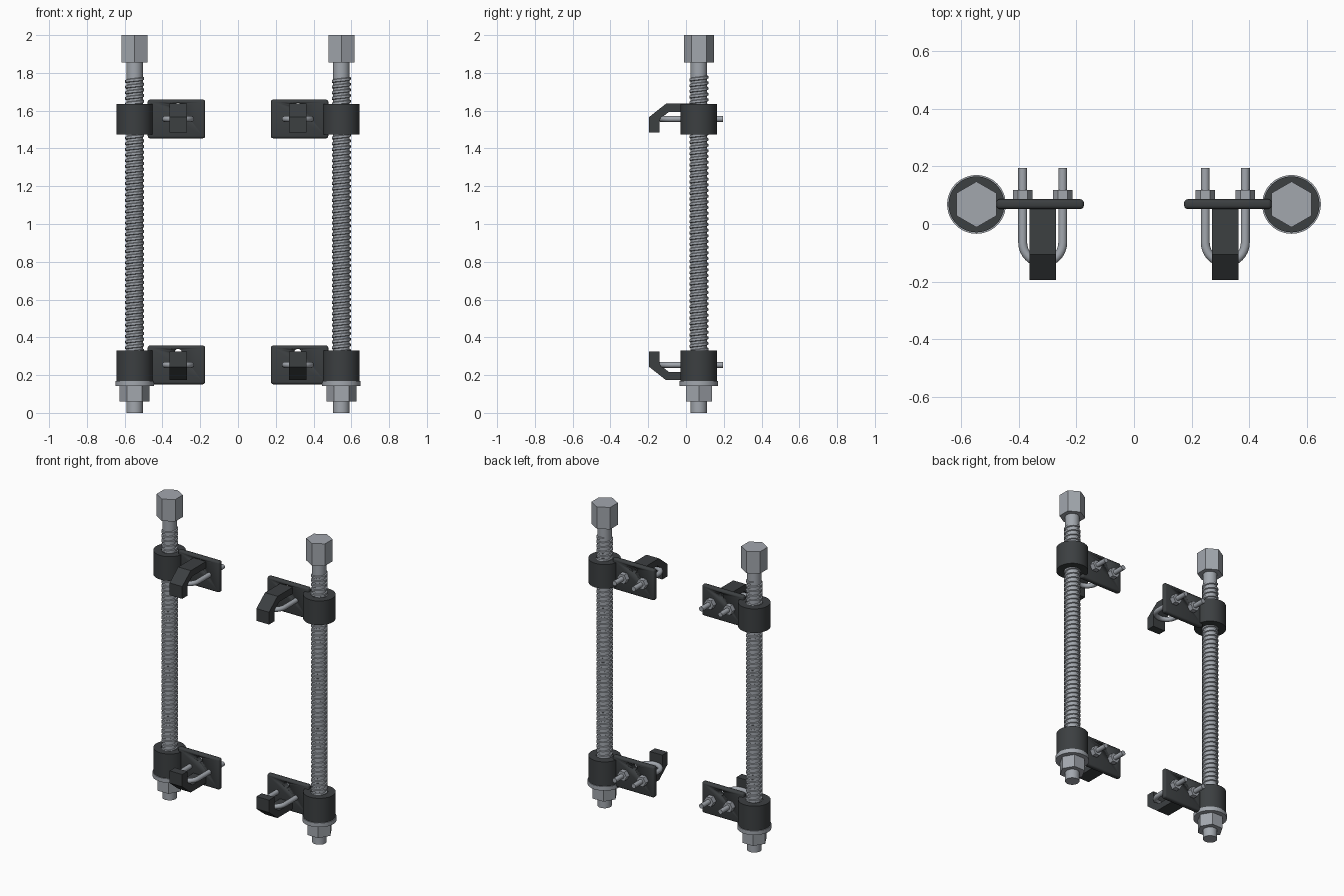
import bpy, bmesh, math
from mathutils import Matrix

if "Cube" in bpy.data.objects:
    bpy.data.objects.remove(bpy.data.objects["Cube"])

ROD_X, ROD_Y, CLAMP_X = 0.547, 0.068, 0.317


def material(name, color):
    m = bpy.data.materials.new(name)
    m.diffuse_color = color
    m.use_nodes = True
    m.node_tree.nodes["Principled BSDF"].inputs["Base Color"].default_value = m.diffuse_color
    return m


STEEL = material("steel", (0.36, 0.385, 0.42, 1))
DARK = material("dark_coating", (0.045, 0.05, 0.053, 1))


def add(name, bm, mat, smooth=False):
    bmesh.ops.recalc_face_normals(bm, faces=bm.faces)
    me = bpy.data.meshes.new(name)
    bm.to_mesh(me)
    bm.free()
    ob = bpy.data.objects.new(name, me)
    bpy.context.collection.objects.link(ob)
    me.materials.append(mat)
    if smooth:
        bpy.ops.object.select_all(action='DESELECT')
        ob.select_set(True)
        bpy.context.view_layer.objects.active = ob
        bpy.ops.object.shade_smooth_by_angle(angle=math.radians(35))
    return ob


def prism(name, x, y, z0, z1, r, sides, mat, turn=0.0):
    bm = bmesh.new()
    bmesh.ops.create_cone(bm, cap_ends=True, segments=sides, radius1=r, radius2=r, depth=z1 - z0,
                          matrix=Matrix.Translation((x, y, (z0 + z1) / 2)) @ Matrix.Rotation(turn, 4, 'Z'))
    return add(name, bm, mat, sides > 8)


def rod_along_y(name, x, z, y0, y1, r, sides, mat, turn=0.0):
    bm = bmesh.new()
    bmesh.ops.create_cone(bm, cap_ends=True, segments=sides, radius1=r, radius2=r, depth=y1 - y0,
                          matrix=Matrix.Translation((x, (y0 + y1) / 2, z)) @
                          Matrix.Rotation(math.pi / 2, 4, 'X') @ Matrix.Rotation(turn, 4, 'Z'))
    return add(name, bm, mat, sides > 8)


def ring(name, x, y, z0, z1, r_in, r_out, mat, n=48):
    bm = bmesh.new()
    loops = []
    for r, z in ((r_in, z0), (r_out, z0), (r_out, z1), (r_in, z1)):
        loops.append([bm.verts.new((x + r * math.cos(a), y + r * math.sin(a), z))
                      for a in (2 * math.pi * i / n for i in range(n))])
    for k in range(4):
        a, b = loops[k], loops[(k + 1) % 4]
        for i in range(n):
            j = (i + 1) % n
            bm.faces.new((a[i], a[j], b[j], b[i]))
    return add(name, bm, mat, True)


def thread(name, x, y, z0, z1, pitch=0.03, n=24):
    # helical ridge with a trapezoid section
    bm = bmesh.new()
    section = ((0.040, -0.011), (0.050, -0.006), (0.050, 0.006), (0.040, 0.011))
    prev = None
    steps = int((z1 - z0) / pitch * n)
    for i in range(steps + 1):
        a = 2 * math.pi * i / n
        z = z0 + pitch * i / n
        row = [bm.verts.new((x + r * math.cos(a), y + r * math.sin(a), z + dz)) for r, dz in section]
        if prev:
            for k in range(4):
                m = (k + 1) % 4
                bm.faces.new((prev[k], prev[m], row[m], row[k]))
        if i in (0, steps):
            bm.faces.new(row)
        prev = row
    return add(name, bm, STEEL, True)


def plate(name, x, z):
    bm = bmesh.new()
    bmesh.ops.create_cube(bm, size=1, matrix=Matrix.Translation((x, 0.069, z)) @
                          Matrix.Diagonal((0.304, 0.034, 0.205, 1)))
    bmesh.ops.bevel(bm, geom=bm.edges[:], offset=0.012, segments=3, profile=0.5, affect='EDGES')
    ob = add(name, bm, DARK, True)
    cutter = rod_along_y(name + "_hole_cutter", CLAMP_X * math.copysign(1, x), z + 0.066,
                         -0.05, 0.2, 0.019, 24, DARK)
    cutter.hide_render = True
    cutter.hide_viewport = True
    cutter.display_type = 'WIRE'
    mod = ob.modifiers.new("hole", 'BOOLEAN')
    mod.operation, mod.object, mod.solver = 'DIFFERENCE', cutter, 'EXACT'


def hook(name, x, z, flip):
    # side profile (y, z) swept across the hook width
    profile = ((0.055, 0.081), (-0.106, 0.081), (-0.195, 0.01), (-0.195, -0.071),
               (-0.140, -0.071), (-0.140, -0.002), (-0.090, 0.038), (0.055, 0.038))
    bm = bmesh.new()
    sides = [[bm.verts.new((x + dx, py, z + flip * pz)) for py, pz in profile] for dx in (-0.046, 0.046)]
    n = len(profile)
    for s in sides:
        bm.faces.new(s)
    for i in range(n):
        j = (i + 1) % n
        bm.faces.new((sides[0][i], sides[0][j], sides[1][j], sides[1][i]))
    add(name, bm, DARK)


def u_bolt(name, x, z, half=0.0695, r=0.0155, n=16):
    # path in the horizontal plane: (x, y, direction angle)
    path = [(half, 0.195, 0.0)]
    for i in range(17):
        t = math.pi * i / 16
        path.append((half * math.cos(t), -0.065 - half * math.sin(t), t))
    path.append((-half, 0.195, math.pi))
    bm = bmesh.new()
    prev = None
    for k, (px, py, t) in enumerate(path):
        row = []
        for i in range(n):
            a = 2 * math.pi * i / n
            row.append(bm.verts.new((x + px + r * math.cos(a) * math.cos(t),
                                     py - r * math.cos(a) * math.sin(t), z + r * math.sin(a))))
        if prev:
            for i in range(n):
                j = (i + 1) % n
                bm.faces.new((prev[i], prev[j], row[j], row[i]))
        if k in (0, len(path) - 1):
            bm.faces.new(row)
        prev = row
    add(name, bm, STEEL, True)


for side, s in (("left", -1), ("right", 1)):
    x = s * ROD_X
    # threaded rod with its head, washer and nut
    prism(side + "_rod_core", x, ROD_Y, 0.0, 1.87, 0.0435, 32, STEEL)
    thread(side + "_rod_thread", x, ROD_Y, 0.18, 1.78)
    prism(side + "_hex_head", x, ROD_Y, 1.855, 2.0, 0.0795, 6, STEEL, 0.0).data.transform(
        Matrix.Identity(4))
    ring(side + "_washer", x, ROD_Y, 0.143, 0.17, 0.043, 0.102, STEEL)
    prism(side + "_bottom_nut", x, ROD_Y, 0.06, 0.143, 0.0795, 6, STEEL, math.pi / 6)
    # upper and lower clamps
    for level, zc, z0, z1, flip in (("upper", 1.556, 1.475, 1.634, 1), ("lower", 0.254, 0.17, 0.331, -1)):
        p = side + "_" + level
        cx = s * CLAMP_X
        ring(p + "_collar", x, ROD_Y, z0, z1, 0.0505, 0.097, DARK)
        plate(p + "_plate", s * 0.326, zc)
        hook(p + "_hook", cx, zc, flip)
        u_bolt(p + "_u_bolt", cx, zc)
        for i, dx in enumerate((-0.0695, 0.0695)):
            rod_along_y(p + "_small_nut_%d" % (i + 1), cx + dx, zc, 0.084, 0.118, 0.034, 6, STEEL, math.pi / 6)
